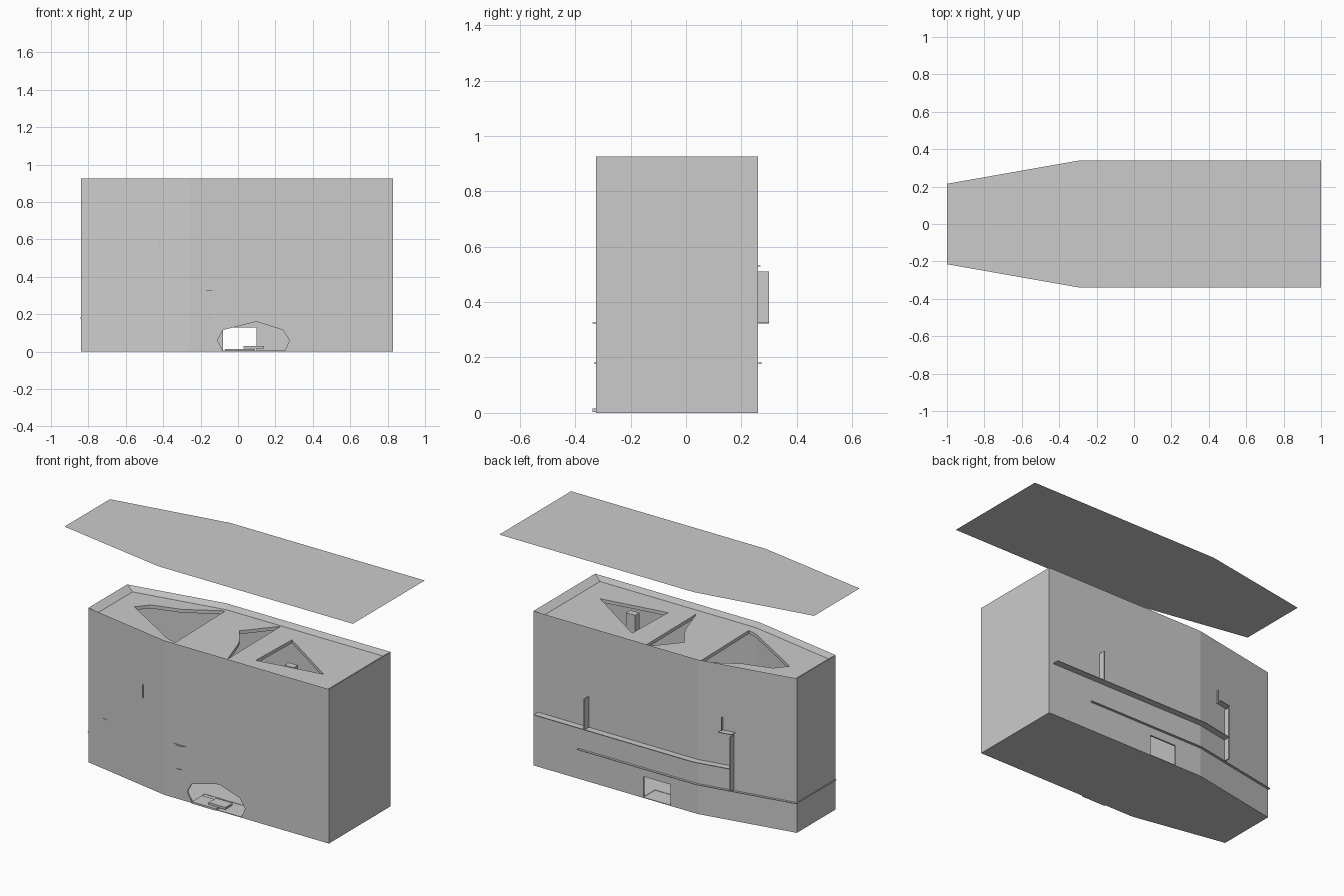
import bpy, bmesh

if "Cube" in bpy.data.objects:
    bpy.data.objects.remove(bpy.data.objects["Cube"])

CX, CY = -0.005, -0.0325
BODY = [(-0.84, -0.2175), (-0.26, -0.325), (0.83, -0.325),
        (0.83, 0.26), (-0.26, 0.26), (-0.84, 0.15)]


def scaled(k):
    return [(CX + (x - CX) * k, CY + (y - CY) * k) for x, y in BODY]


def make(name, rings):
    """Loft closed 3D rings and cap both ends."""
    bm = bmesh.new()
    loops = [[bm.verts.new(p) for p in ring] for ring in rings]
    n = len(loops[0])
    for a, b in zip(loops, loops[1:]):
        for i in range(n):
            j = (i + 1) % n
            bm.faces.new((a[i], a[j], b[j], b[i]))
    bm.faces.new(loops[0])
    if len(loops) > 1:
        bm.faces.new(loops[-1])
        bmesh.ops.recalc_face_normals(bm, faces=bm.faces)
    me = bpy.data.meshes.new(name)
    bm.to_mesh(me)
    bm.free()
    ob = bpy.data.objects.new(name, me)
    bpy.context.collection.objects.link(ob)
    return ob


def plan(name, pts, z0, z1):
    return make(name, [[(x, y, z) for x, y in pts] for z in (z0, z1)])


def elevation(name, pts, y0, y1):
    return make(name, [[(x, y, z) for x, z in pts] for y in (y0, y1)])


def rect(x0, x1, y0, y1):
    return [(x0, y0), (x1, y0), (x1, y1), (x0, y1)]


def back(x):
    return 0.26 if x > -0.26 else 0.26 + (x + 0.26) * 0.11 / 0.58


def front(x):
    return -0.325 if x > -0.26 else -0.325 - (x + 0.26) * 0.1075 / 0.58


def back_ledge(name, xs, out, z):
    outer = [(x, back(x) + out) for x in xs]
    inner = [(x, back(x) - 0.01) for x in reversed(xs)]
    plan(name, outer + inner, z - 0.002, z + 0.002)


# Main block with a sloped rim around a sunken deck
block = make("building_block", [
    [(x, y, 0) for x, y in BODY],
    [(x, y, 0.925) for x, y in BODY],
    [(x, y, 0.895) for x, y in scaled(0.95)]])

# Hollow interior, three deck holes, front opening and back door
cutters = [
    plan("cavity_cutter", scaled(0.965), 0.006, 0.875),
    plan("left_deck_cutter", [(-0.68, -0.01), (-0.30, -0.24), (-0.235, -0.26),
         (-0.245, 0.23), (-0.45, 0.11), (-0.62, 0.06)], 0.8, 1.0),
    plan("middle_deck_cutter", [(-0.035, 0.065), (0.05, -0.06),
         (0.12, -0.27), (0.115, 0.24)], 0.8, 1.0),
    plan("right_deck_cutter", [(0.255, -0.195), (0.66, -0.13),
         (0.265, 0.132)], 0.8, 1.0),
    elevation("front_opening_cutter", [(-0.08, 0.004), (-0.11, 0.06),
              (-0.08, 0.115), (0.10, 0.16), (0.24, 0.115), (0.275, 0.06),
              (0.25, 0.004)], -0.4, -0.2),
    elevation("back_door_cutter", rect(-0.08, 0.10, 0.004, 0.128), 0.15, 0.4),
]
for c in cutters:
    m = block.modifiers.new(c.name, "BOOLEAN")
    m.operation = "DIFFERENCE"
    m.solver = "EXACT"
    m.object = c
bpy.context.view_layer.update()
final = bpy.data.meshes.new_from_object(
    block.evaluated_get(bpy.context.evaluated_depsgraph_get()))
block.modifiers.clear()
block.data = final
for c in cutters:
    bpy.data.objects.remove(c)

# Floating roof sheet
make("floating_roof", [[(x, y, 1.368) for x, y in [
    (-1, -0.215), (-0.29, -0.34), (1, -0.34),
    (1, 0.34), (-0.29, 0.34), (-1, 0.215)]]])

# Ledges along the back and round the narrow end
back_ledge("upper_back_ledge", [0.80, -0.26, -0.47], 0.04, 0.325)
back_ledge("lower_back_ledge", [0.53, -0.26, -0.845], 0.014, 0.18)
back_ledge("bracket_shelf", [-0.40, -0.48], 0.035, 0.53)
plan("end_ledge", rect(-0.845, -0.83, -0.217, 0.155), 0.178, 0.182)

# Thin upright fins on the back and front
for name, x, z0, z1, d in [("back_fin_right", 0.465, 0.325, 0.51, 0.04),
                           ("back_fin_left", -0.47, 0.19, 0.515, 0.035),
                           ("bracket_fin", -0.405, 0.53, 0.61, 0.012)]:
    plan(name, rect(x - 0.003, x + 0.003, back(x) - 0.01, back(x) + d), z0, z1)
plan("front_fin", rect(-0.424, -0.418, -0.30, front(-0.42) - 0.006), 0.53, 0.61)

# Wedge-shaped floor edges poking through the front
for name, x0, x1, z, d in [("front_ledge_upper", -0.22, -0.09, 0.325, 0.012),
                           ("front_ledge_lower", -0.195, -0.125, 0.18, 0.007),
                           ("front_ledge_left", -0.77, -0.65, 0.30, 0.003)]:
    xm = (x0 + x1) / 2
    plan(name, [(x0, front(x0) + 0.004), (xm, front(xm) - d),
                (x1, front(x1) + 0.004)], z - 0.002, z + 0.002)

# Interior pier seen through the right deck hole
plan("interior_pier", rect(0.40, 0.46, -0.13, -0.09), 0.006, 0.88)

# Loose slabs on the floor of the front opening
plan("floor_slab_large", rect(-0.07, 0.09, -0.338, -0.24), 0.004, 0.015)
plan("floor_slab_small", rect(0.03, 0.14, -0.32, -0.25), 0.017, 0.03)
